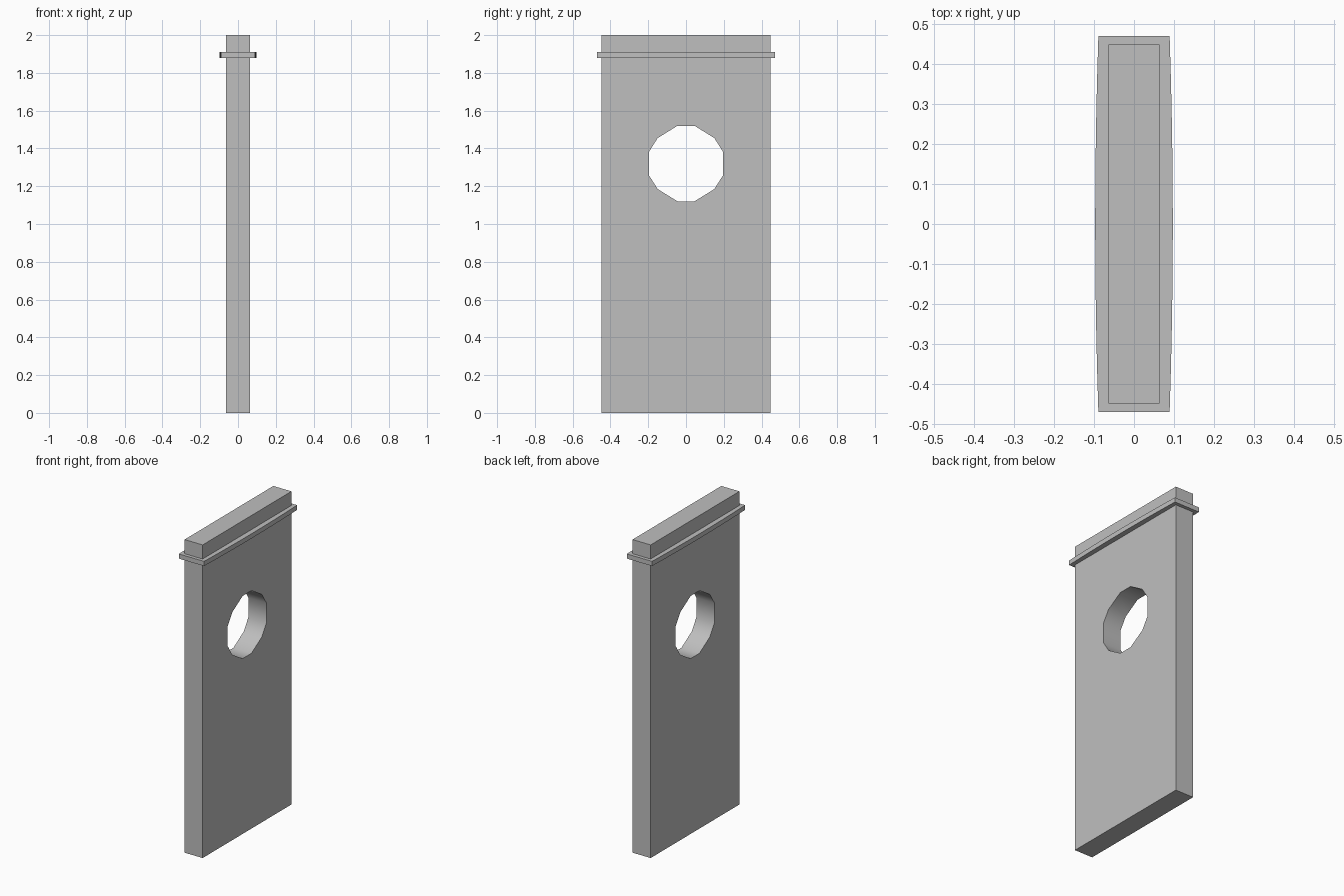
import bpy
import bmesh
import math

cube = bpy.data.objects.get("Cube")
if cube:
    bpy.data.objects.remove(cube, do_unlink=True)

# Single stone grey colour
GREY = (0.52, 0.52, 0.52, 1.0)
stone = bpy.data.materials.new("stone grey")
stone.use_nodes = True
stone.diffuse_color = GREY
stone.node_tree.nodes["Principled BSDF"].inputs["Base Color"].default_value = GREY


def prism(name, outline, offset):
    """Extrude a closed outline of 3D points along an offset vector."""
    bm = bmesh.new()
    face = bm.faces.new([bm.verts.new(p) for p in outline])
    grown = bmesh.ops.extrude_face_region(bm, geom=[face], use_keep_orig=True)
    top = [v for v in grown["geom"] if isinstance(v, bmesh.types.BMVert)]
    bmesh.ops.translate(bm, verts=top, vec=offset)
    bmesh.ops.recalc_face_normals(bm, faces=bm.faces)
    mesh = bpy.data.meshes.new(name)
    bm.to_mesh(mesh)
    bm.free()
    mesh.materials.append(stone)
    obj = bpy.data.objects.new(name, mesh)
    bpy.context.collection.objects.link(obj)
    return obj


def activate(obj):
    bpy.ops.object.select_all(action="DESELECT")
    obj.select_set(True)
    bpy.context.view_layer.objects.active = obj


# Tall slab
HX, HY, HEIGHT = 0.064, 0.448, 2.0
slab = prism("slab", [(-HX, -HY, 0), (HX, -HY, 0), (HX, HY, 0), (-HX, HY, 0)],
             (0, 0, HEIGHT))

# Twelve-sided round window, mirrored from one quarter
HOLE_Z = 1.32
quarter = [(0.195, 0.064), (0.15, 0.135), (0.045, 0.2)]
half = quarter + [(-y, z) for y, z in reversed(quarter)]
ring = half + [(-y, -z) for y, z in half]
cutter = prism("window_cutter", [(-0.2, y, HOLE_Z + z) for y, z in ring], (0.4, 0, 0))
cutter.hide_render = True

activate(slab)
cut = slab.modifiers.new("window", "BOOLEAN")
cut.operation = "DIFFERENCE"
cut.solver = "EXACT"
cut.object = cutter
bpy.ops.object.modifier_apply(modifier=cut.name)
bpy.data.objects.remove(cutter, do_unlink=True)
bpy.ops.object.shade_smooth_by_angle(angle=math.radians(45))

# Thin ledge around the top, with slightly bowed long sides
END_Y, STEPS = 0.47, 8
side = []
for i in range(STEPS + 1):
    t = 2 * i / STEPS - 1
    side.append((0.089 + 0.008 * (1 - t ** 2), t * END_Y, 1.88))
ledge = prism("ledge", side + [(-x, -y, z) for x, y, z in side], (0, 0, 0.03))
activate(ledge)
bpy.ops.object.shade_smooth_by_angle(angle=math.radians(45))
